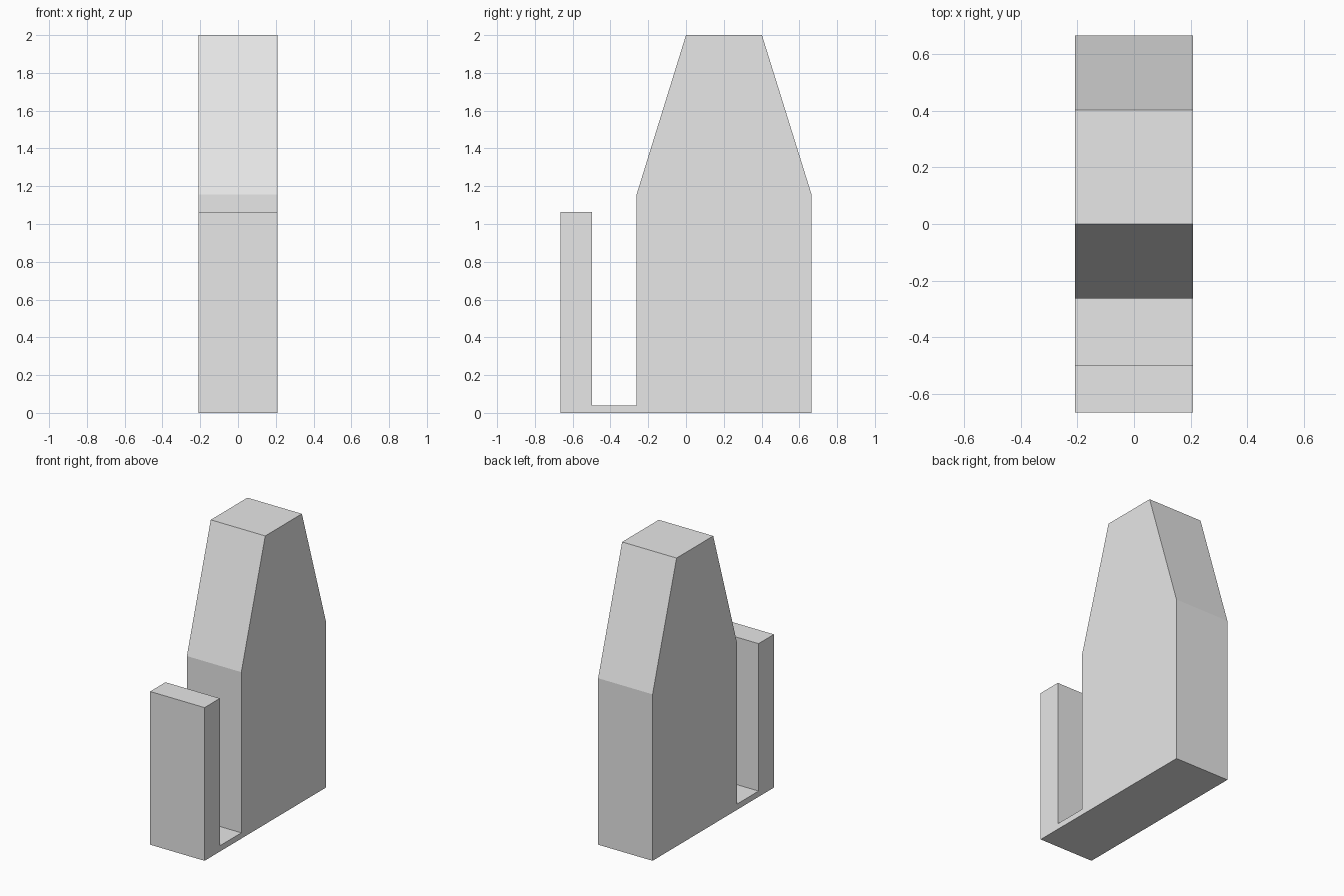
import bpy
import bmesh

cube = bpy.data.objects.get("Cube")
if cube:
    bpy.data.objects.remove(cube, do_unlink=True)

# Plain light grey
grey = bpy.data.materials.new("light grey")
grey.use_nodes = True
colour = (0.8, 0.8, 0.8, 1)
grey.diffuse_color = colour
grey.node_tree.nodes["Principled BSDF"].inputs["Base Color"].default_value = colour

HALF_WIDTH = 0.209


def extrude_profile(name, profile):
    """Sweep a closed (y, z) side outline across the full width."""
    bm = bmesh.new()
    face = bm.faces.new([bm.verts.new((-HALF_WIDTH, y, z)) for y, z in profile])
    swept = bmesh.ops.extrude_face_region(bm, geom=[face])
    verts = [v for v in swept["geom"] if isinstance(v, bmesh.types.BMVert)]
    bmesh.ops.translate(bm, verts=verts, vec=(2 * HALF_WIDTH, 0, 0))
    bmesh.ops.recalc_face_normals(bm, faces=bm.faces)
    mesh = bpy.data.meshes.new(name)
    bm.to_mesh(mesh)
    bm.free()
    mesh.materials.append(grey)
    obj = bpy.data.objects.new(name, mesh)
    bpy.context.collection.objects.link(obj)
    return obj


# Tapered body joined to a front lip by a thin floor
extrude_profile("slotted_holder", [
    (-0.665, 0), (0.665, 0),                    # underside
    (0.665, 1.155), (0.402, 2),                 # back wall and rear taper
    (0, 2), (-0.262, 1.155),                    # top and front taper
    (-0.262, 0.04), (-0.497, 0.04),             # slot floor
    (-0.497, 1.063), (-0.665, 1.063),           # front lip
])
